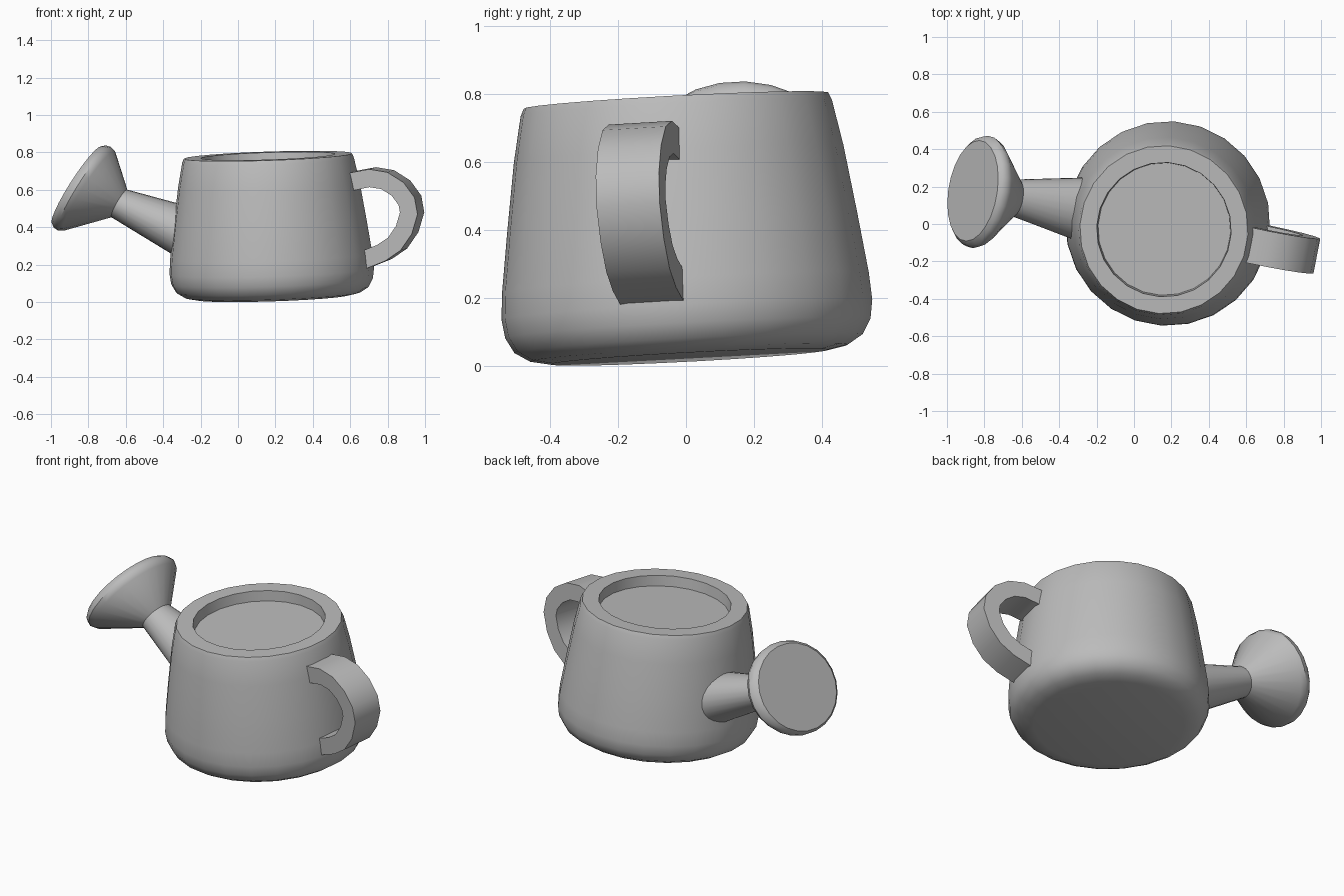
import bpy, bmesh, math
from mathutils import Matrix, Vector

old = bpy.data.objects.get("Cube")
if old:
    bpy.data.objects.remove(old, do_unlink=True)

# One grey material
grey = bpy.data.materials.new("plain grey")
grey.use_nodes = True
colour = (0.5, 0.5, 0.5, 1)
grey.diffuse_color = colour
grey.node_tree.nodes["Principled BSDF"].inputs["Base Color"].default_value = colour

# The can leans slightly and is turned about its axis
up = Vector((-0.033, -0.053, 1)).normalized()
yaw = math.radians(-11)
along = Vector((math.cos(yaw), math.sin(yaw), 0))
along = (along - up * along.dot(up)).normalized()
across = up.cross(along)
frame = Matrix((along, across, up)).transposed().to_4x4()
frame.translation = (0.185, 0.01, 0.025)


def loft(name, rings):
    """Skin a list of point rings and cap both ends."""
    bm = bmesh.new()
    loops = [[bm.verts.new(p) for p in ring] for ring in rings]
    n = len(loops[0])
    for a, b in zip(loops, loops[1:]):
        for i in range(n):
            j = (i + 1) % n
            bm.faces.new((a[i], a[j], b[j], b[i]))
    bm.faces.new(loops[0][::-1])
    bm.faces.new(loops[-1])
    bmesh.ops.recalc_face_normals(bm, faces=bm.faces)
    mesh = bpy.data.meshes.new(name)
    bm.to_mesh(mesh)
    bm.free()
    mesh.materials.append(grey)
    obj = bpy.data.objects.new(name, mesh)
    bpy.context.collection.objects.link(obj)
    obj.matrix_world = frame
    bpy.ops.object.select_all(action='DESELECT')
    obj.select_set(True)
    bpy.context.view_layer.objects.active = obj
    bpy.ops.object.shade_smooth_by_angle(angle=math.radians(38))
    return obj


def oval(u, w, du, dw, half_width, n=24):
    """Oval ring at (u, 0, w), leaning along (du, dw)."""
    ring = []
    for i in range(n):
        a = math.tau * (i + 0.5) / n
        c, s = math.cos(a), math.sin(a)
        ring.append((u + du * c, half_width * s, w + dw * c))
    return ring


# Can body with a rounded foot, flat rim and shallow recess
profile = [(0.41, 0), (0.47, 0.012), (0.515, 0.04), (0.54, 0.085), (0.548, 0.14),
           (0.542, 0.22), (0.517, 0.4), (0.487, 0.6), (0.46, 0.735), (0.45, 0.757),
           (0.36, 0.757), (0.355, 0.697)]
loft("can_body", [oval(0, h, r, 0, r) for r, h in profile])

# Tapered spout
neck = (-0.818, 0.521, 0.043, 0.073, 0.1)
loft("spout", [oval(-0.447, 0.345, 0.015, 0.149, 0.175), oval(*neck)])

# Flared sprinkler head
loft("sprinkler_head", [oval(*neck),
                        oval(-0.98, 0.592, 0.14, 0.21, 0.29),
                        oval(-1.005, 0.604, 0.143, 0.221, 0.304),
                        oval(-1.03, 0.616, 0.142, 0.217, 0.295),
                        oval(-1.046, 0.625, 0.135, 0.204, 0.272)])

# Curved strap handle, swept along its centre line
path = [Vector(p) for p in (
    (0.34, 0.59), (0.495, 0.619), (0.566, 0.631), (0.648, 0.616), (0.719, 0.569),
    (0.765, 0.503), (0.775, 0.438), (0.745, 0.349), (0.69, 0.275), (0.617, 0.229),
    (0.523, 0.195), (0.43, 0.166))]
half_thick, half_wide = 0.048, 0.095
sections = []
for i, p in enumerate(path):
    t = (path[min(i + 1, len(path) - 1)] - path[max(i - 1, 0)]).normalized()
    side = Vector((-t.y, t.x)) * half_thick
    sections.append([(p.x + k * side.x, v * half_wide, p.y + k * side.y)
                     for k, v in ((1, -1), (1, 1), (-1, 1), (-1, -1))])
loft("handle", sections)
